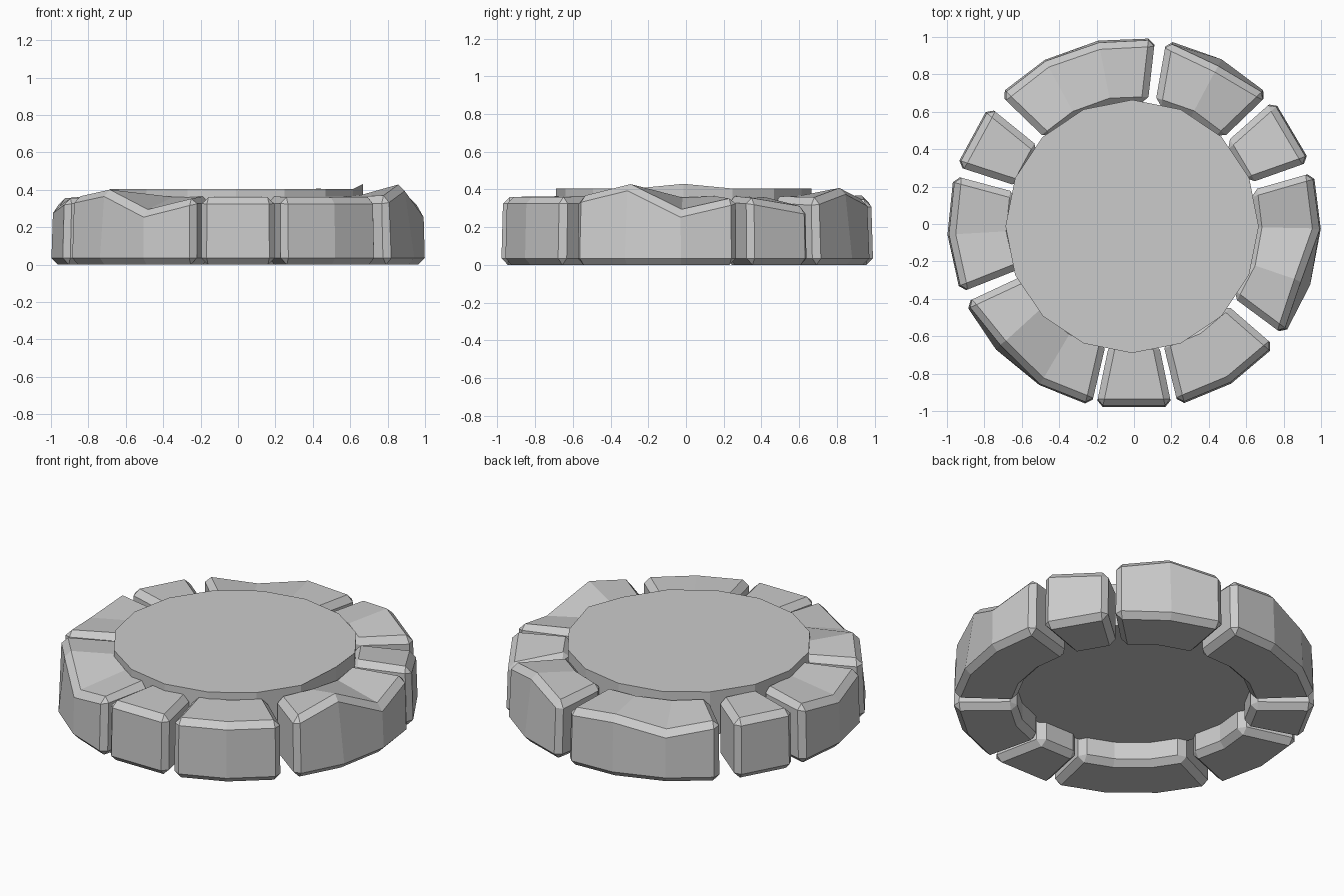
import bpy, bmesh
from math import radians, cos, sin

if "Cube" in bpy.data.objects:
    bpy.data.objects.remove(bpy.data.objects["Cube"])


def finish(bm, name):
    bmesh.ops.recalc_face_normals(bm, faces=bm.faces)
    me = bpy.data.meshes.new(name)
    bm.to_mesh(me)
    bm.free()
    ob = bpy.data.objects.new(name, me)
    bpy.context.collection.objects.link(ob)
    return ob


def rim_stone(name, start, end, outer_tops, r_in=0.65, top=0.365, bevel=0.035):
    """Chamfered arc block; outer_tops gives outer edge height per evenly spaced section."""
    bm = bmesh.new()
    rings = []
    n = len(outer_tops)
    for i, h in enumerate(outer_tops):
        a = radians(start + (end - start) * i / (n - 1))
        r_top = 0.99 - max(0, h - 0.36) * 0.7
        prof = [(r_in, 0), (1.0, 0), (r_top, h), (r_in, top)]
        rings.append([bm.verts.new((r * cos(a), r * sin(a), z)) for r, z in prof])
    inner = set()
    for i in range(n - 1):
        for j in range(4):
            k = (j + 1) % 4
            bm.faces.new((rings[i][j], rings[i][k], rings[i + 1][k], rings[i + 1][j]))
    for i in range(1, n - 1):
        for j in range(4):
            inner.add(bm.edges.get((rings[i][j], rings[i][(j + 1) % 4])))
    bm.faces.new(rings[0])
    bm.faces.new(rings[-1])
    bmesh.ops.recalc_face_normals(bm, faces=bm.faces)
    # chamfer the outline edges, leave the cross creases sharp
    bmesh.ops.bevel(bm, geom=[e for e in bm.edges if e not in inner],
                    offset=bevel, offset_type='OFFSET', segments=1,
                    affect='EDGES', clamp_overlap=True)
    return finish(bm, name)


# ring of uneven rim stones: start angle, end angle, outer edge heights
stones = [
    (-36.5, 16, (0.36, 0.43, 0.29, 0.36)),
    (19.5, 41.5, (0.36, 0.30)),
    (44, 80, (0.35, 0.41, 0.34)),
    (83.5, 136, (0.34, 0.365, 0.31, 0.365)),
    (141, 162, (0.36, 0.36)),
    (165, 201.5, (0.36, 0.31, 0.36)),
    (205, 256.8, (0.36, 0.40, 0.29, 0.36)),
    (258.3, 281.7, (0.36, 0.36)),
    (283.7, 319, (0.36, 0.36, 0.36)),
]
for i, (a, b, tops) in enumerate(stones):
    rim_stone(f"rim_stone_{i + 1}", a, b, tops)

# sixteen-sided slab filling the middle, one corner slightly raised
bm = bmesh.new()
low, high = [], []
for i in range(16):
    a = radians(22.5 * i)
    x, y = 0.677 * cos(a) - 0.01, 0.677 * sin(a) - 0.013
    low.append(bm.verts.new((x, y, 0.14)))
    high.append(bm.verts.new((x, y, 0.43 if i == 0 else 0.405)))
for i in range(16):
    k = (i + 1) % 16
    bm.faces.new((low[i], low[k], high[k], high[i]))
bm.faces.new(low)
bm.faces.new(high)
finish(bm, "center_slab")
